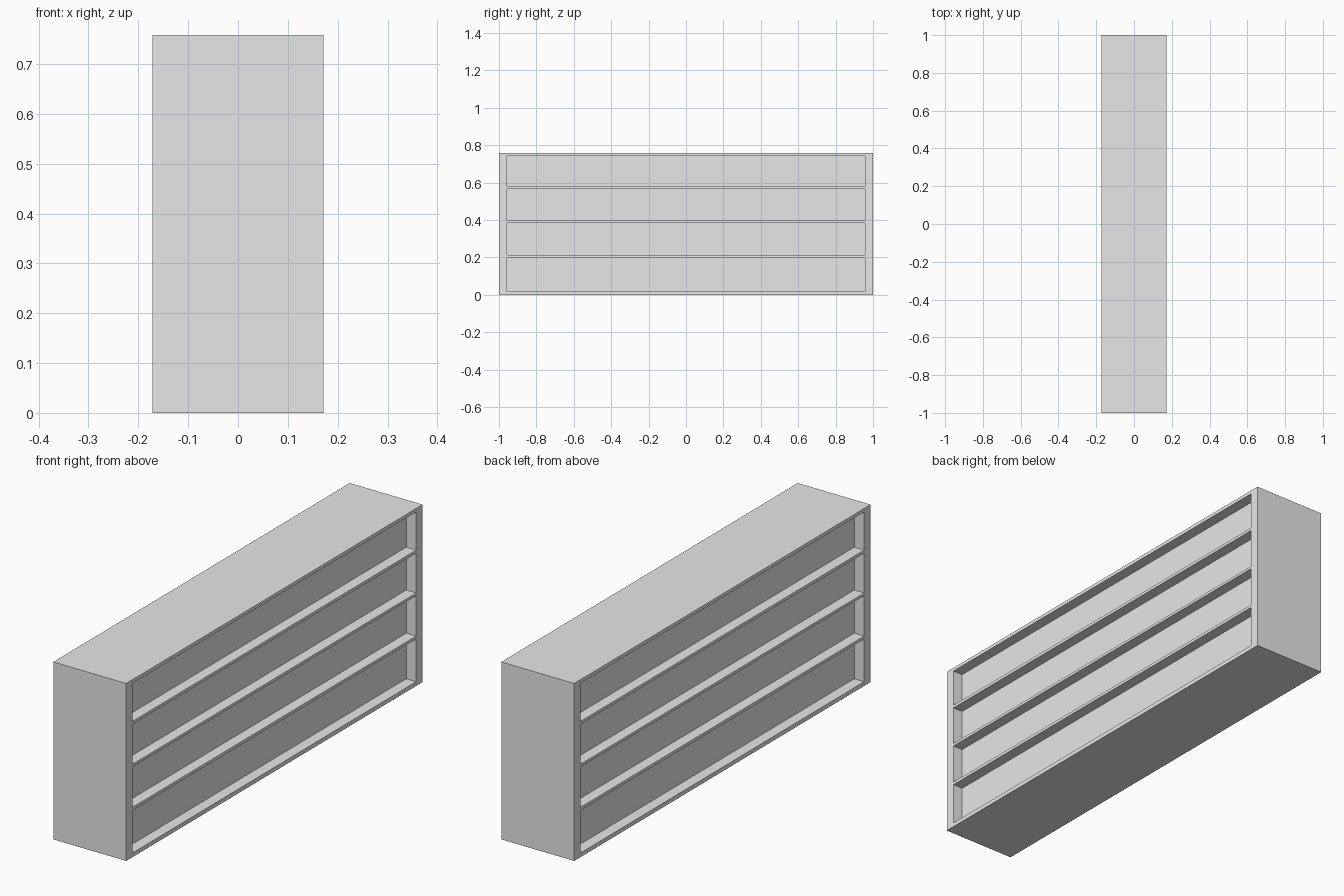
import bpy
import bmesh
from mathutils import Vector

cube = bpy.data.objects.get("Cube")
if cube:
    bpy.data.objects.remove(cube, do_unlink=True)

HALF_WIDTH, HALF_LENGTH, HEIGHT = 0.172, 1.0, 0.758
OPENING_Y = 0.957
RECESS = 0.047
# Bottom and top of each shelf opening
OPENINGS = [(0.018, 0.2), (0.213, 0.385), (0.397, 0.567), (0.58, 0.743)]

grey = bpy.data.materials.new("light grey")
grey.use_nodes = True
grey.diffuse_color = (0.8, 0.8, 0.8, 1)
grey.node_tree.nodes["Principled BSDF"].inputs["Base Color"].default_value = (0.8, 0.8, 0.8, 1)

# Solid carcass
bm = bmesh.new()
bmesh.ops.create_cube(bm, size=1)
bmesh.ops.scale(bm, vec=(2 * HALF_WIDTH, 2 * HALF_LENGTH, HEIGHT), verts=bm.verts)
bmesh.ops.translate(bm, vec=(0, 0, HEIGHT / 2), verts=bm.verts)


def cut(point, normal):
    bmesh.ops.bisect_plane(bm, geom=bm.verts[:] + bm.edges[:] + bm.faces[:],
                           plane_co=Vector(point), plane_no=Vector(normal))


# Outline the end panels and the shelf boards
for y in (-OPENING_Y, OPENING_Y):
    cut((0, y, 0), (0, 1, 0))
for opening in OPENINGS:
    for z in opening:
        cut((0, 0, z), (0, 0, 1))


def is_opening(face):
    c = face.calc_center_median()
    return (abs(face.normal.x) > 0.9 and abs(c.y) < OPENING_Y
            and any(low < c.z < high for low, high in OPENINGS))


# Push the openings in on both long sides, leaving a central back panel
bm.normal_update()
bmesh.ops.inset_individual(bm, faces=[f for f in bm.faces if is_opening(f)],
                           thickness=0, depth=-RECESS)
bmesh.ops.recalc_face_normals(bm, faces=bm.faces)

mesh = bpy.data.meshes.new("double_sided_shelf")
bm.to_mesh(mesh)
bm.free()
mesh.materials.append(grey)
shelf = bpy.data.objects.new("double_sided_shelf", mesh)
bpy.context.collection.objects.link(shelf)
